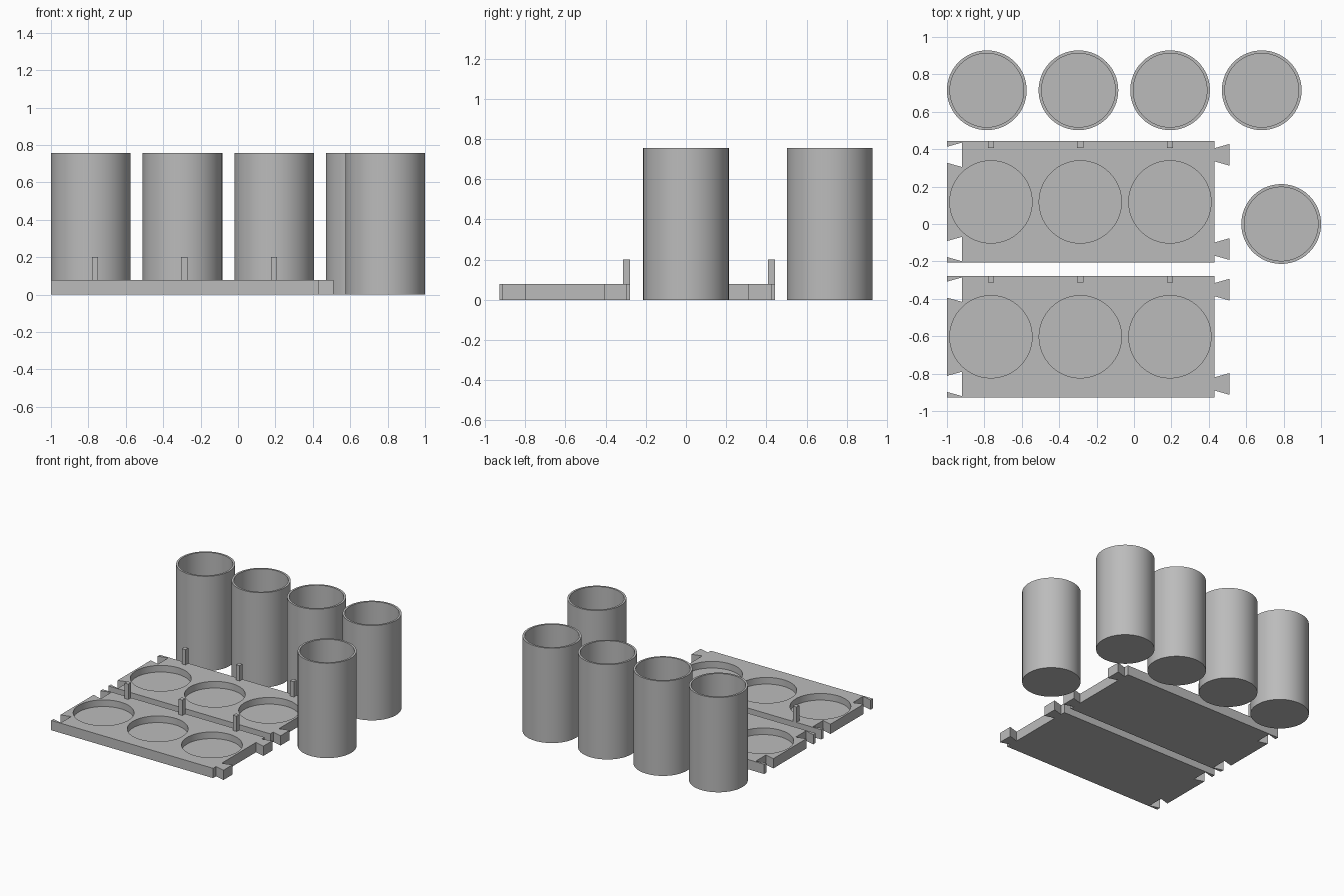
import bpy, bmesh, math

if "Cube" in bpy.data.objects:
    bpy.data.objects.remove(bpy.data.objects["Cube"])

grey = bpy.data.materials.new("plain grey")
grey.diffuse_color = (0.5, 0.5, 0.5, 1)
grey.use_nodes = True
grey.node_tree.nodes["Principled BSDF"].inputs["Base Color"].default_value = grey.diffuse_color

CUP_R, CUP_H, WALL, FLOOR = 0.213, 0.757, 0.016, 0.03
THICK, RECESS_R, RECESS_FLOOR = 0.078, 0.22, 0.025
SLOTS = (-0.765, -0.287, 0.192)


def make_object(name, bm):
    bmesh.ops.recalc_face_normals(bm, faces=bm.faces)
    mesh = bpy.data.meshes.new(name)
    bm.to_mesh(mesh)
    bm.free()
    ob = bpy.data.objects.new(name, mesh)
    bpy.context.collection.objects.link(ob)
    mesh.materials.append(grey)
    return ob


def smooth(ob):
    bpy.ops.object.select_all(action='DESELECT')
    ob.select_set(True)
    bpy.context.view_layer.objects.active = ob
    bpy.ops.object.shade_smooth_by_angle(angle=math.radians(30))


def prism(bm, outline, z0, z1):
    face = bm.faces.new([bm.verts.new((x, y, z0)) for x, y in outline])
    out = bmesh.ops.extrude_face_region(bm, geom=[face], use_keep_orig=True)
    top = [v for v in out["geom"] if isinstance(v, bmesh.types.BMVert)]
    bmesh.ops.translate(bm, verts=top, vec=(0, 0, z1 - z0))


def circle(x, y, r, n=96):
    return [(x + r * math.cos(2 * math.pi * i / n),
             y + r * math.sin(2 * math.pi * i / n)) for i in range(n)]


def cup(x, y):
    # Closed floor, thin wall, flat rim
    bm = bmesh.new()
    levels = [(CUP_R, 0), (CUP_R, CUP_H), (CUP_R - WALL, CUP_H), (CUP_R - WALL, FLOOR)]
    rings = [[bm.verts.new((px, py, z)) for px, py in circle(x, y, r)] for r, z in levels]
    for a, b in zip(rings, rings[1:]):
        for i in range(len(a)):
            j = (i + 1) % len(a)
            bm.faces.new((a[i], a[j], b[j], b[i]))
    bm.faces.new(rings[0])
    bm.faces.new(rings[-1])
    smooth(make_object("cup", bm))


def tray(yc):
    # Plate outline with dovetail tabs on the right and sockets on the left
    h = 0.325
    pts = [(-1, yc - h), (0.43, yc - h)]
    for s in (-0.252, 0.252):
        c = yc + s
        pts += [(0.43, c - 0.035), (0.51, c - 0.058), (0.51, c + 0.058), (0.43, c + 0.035)]
    pts += [(0.43, yc + h), (-1, yc + h)]
    for s in (0.252, -0.252):
        c = yc + s
        pts += [(-1, c + 0.043), (-0.92, c + 0.065), (-0.92, c - 0.065), (-1, c - 0.043)]
    bm = bmesh.new()
    prism(bm, pts, 0, THICK)
    plate = make_object("tray", bm)

    # Round recesses
    bm = bmesh.new()
    for x in SLOTS:
        prism(bm, circle(x, yc, RECESS_R), RECESS_FLOOR, THICK + 0.1)
    cutter = make_object("recess_cutter", bm)
    cutter.hide_render = True
    cutter.hide_set(True)
    mod = plate.modifiers.new("recesses", 'BOOLEAN')
    mod.operation = 'DIFFERENCE'
    mod.solver = 'EXACT'
    mod.object = cutter
    bpy.ops.object.select_all(action='DESELECT')
    plate.select_set(True)
    bpy.context.view_layer.objects.active = plate
    bpy.ops.object.modifier_apply(modifier=mod.name)
    bpy.data.objects.remove(cutter)
    smooth(plate)

    # Upright pegs along the back edge
    for x in SLOTS:
        bm = bmesh.new()
        y0, y1, w = yc + h - 0.036, yc + h, 0.0165
        prism(bm, [(x - w, y0), (x + w, y0), (x + w, y1), (x - w, y1)], THICK, 0.2)
        make_object("peg", bm)


for i in range(4):
    cup(-0.787 + 0.49 * i, 0.715)
cup(0.787, 0)
for yc in (0.118, -0.603):
    tray(yc)
